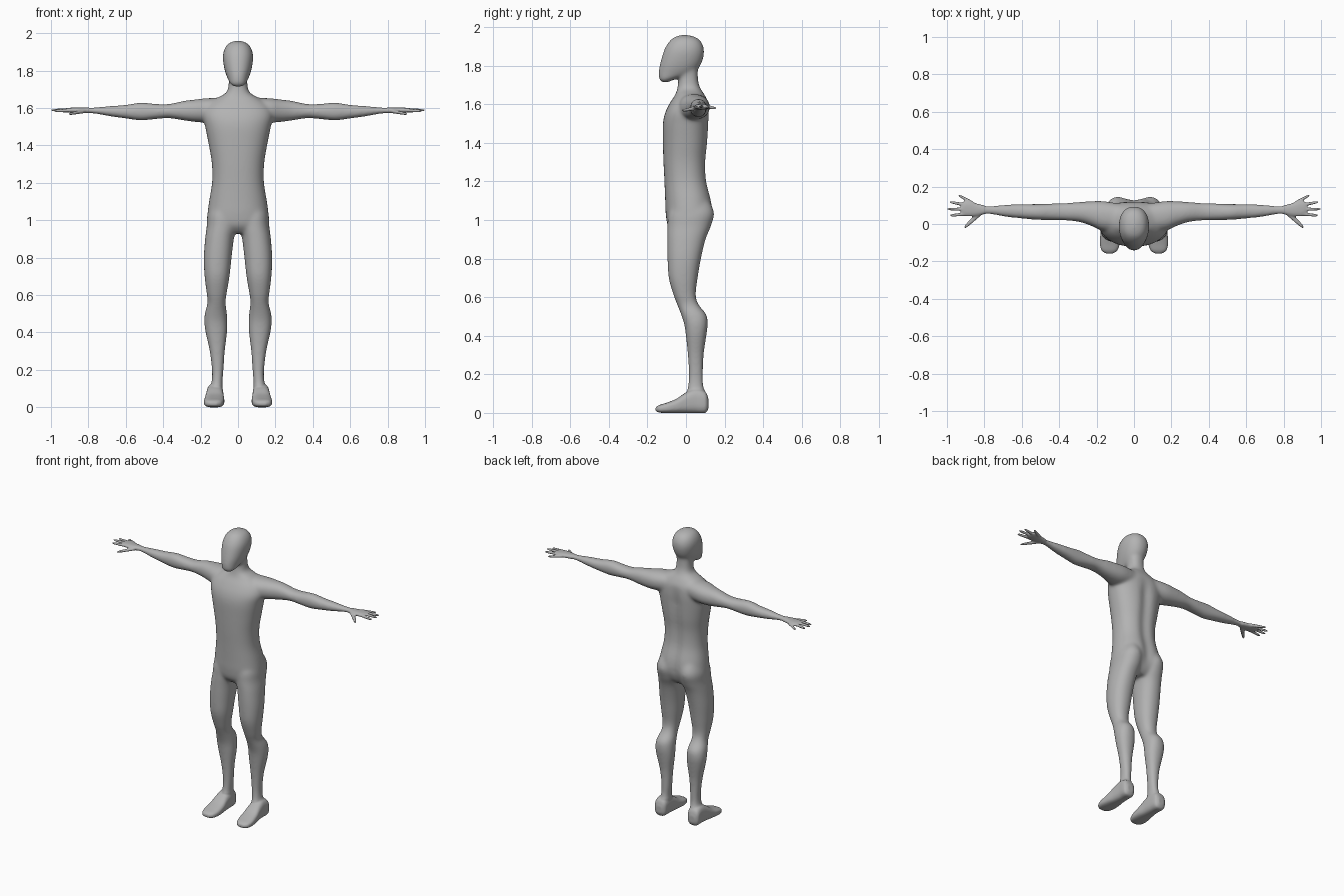
import bpy, bmesh, math

SIDES, STEPS = 36, 6
skin = bpy.data.materials.new("matte grey")
skin.diffuse_color = (0.45, 0.45, 0.45, 1)
bm = bmesh.new()


def spline(rings):
    """Catmull-Rom interpolation of all ring values."""
    out = []
    for i in range(len(rings) - 1):
        p0, p1 = rings[max(i - 1, 0)], rings[i]
        p2, p3 = rings[i + 1], rings[min(i + 2, len(rings) - 1)]
        for s in range(STEPS):
            t = s / STEPS
            out.append([b + 0.5 * t * (c - a + t * (2 * a - 5 * b + 4 * c - d
                        + t * (3 * (b - c) + d - a)))
                        for a, b, c, d in zip(p0, p1, p2, p3)])
    return out + [list(rings[-1])]


def loft(axis, rings, sign=1, power=2.2):
    """Closed tube along an axis; ring = position, then min/max of the other two axes."""
    prev = None
    others = [k for k in range(3) if k != axis]
    for pos, a0, a1, b0, b1 in spline(rings):
        ring = []
        for i in range(SIDES):
            ang = 2 * math.pi * i / SIDES
            c, s = math.cos(ang), math.sin(ang)
            co = [0, 0, 0]
            co[axis] = pos
            co[others[0]] = (a0 + a1) / 2 + (a1 - a0) / 2 * math.copysign(abs(c) ** (2 / power), c)
            co[others[1]] = (b0 + b1) / 2 + (b1 - b0) / 2 * math.copysign(abs(s) ** (2 / power), s)
            co[0] *= sign
            ring.append(bm.verts.new(co))
        if prev:
            for i in range(SIDES):
                j = (i + 1) % SIDES
                bm.faces.new((prev[i], prev[j], ring[j], ring[i]))
        else:
            bm.faces.new(ring[::-1])
        prev = ring
    bm.faces.new(prev)


def upright(rows):
    """Rows of z, half width, front y, back y centred on x = 0."""
    return [(z, -w, w, f, b) for z, w, f, b in rows]


# Torso and neck
loft(2, upright([
    (0.93, 0.10, -0.06, 0.08), (0.97, 0.155, -0.094, 0.115), (1.03, 0.163, -0.105, 0.140),
    (1.10, 0.155, -0.108, 0.136), (1.20, 0.139, -0.112, 0.112), (1.30, 0.140, -0.117, 0.107),
    (1.40, 0.156, -0.120, 0.116), (1.50, 0.176, -0.120, 0.121), (1.56, 0.188, -0.107, 0.121),
    (1.61, 0.170, -0.082, 0.115), (1.65, 0.118, -0.056, 0.096), (1.68, 0.066, -0.046, 0.077),
    (1.72, 0.051, -0.040, 0.064), (1.80, 0.050, -0.035, 0.060)]), power=2.3)

# Head
loft(2, upright([
    (1.714, 0.022, -0.125, -0.092), (1.728, 0.042, -0.139, -0.062), (1.76, 0.057, -0.143, 0.035),
    (1.80, 0.071, -0.137, 0.074), (1.85, 0.080, -0.124, 0.092), (1.89, 0.080, -0.110, 0.093),
    (1.925, 0.068, -0.088, 0.079), (1.948, 0.046, -0.062, 0.052), (1.960, 0.012, -0.025, 0.010)]))

for side in (1, -1):
    # Leg
    loft(2, [
        (0.09, 0.082, 0.150, 0.000, 0.106), (0.14, 0.082, 0.141, 0.010, 0.091),
        (0.20, 0.077, 0.140, 0.014, 0.089), (0.30, 0.070, 0.152, 0.009, 0.092),
        (0.40, 0.058, 0.174, -0.001, 0.106), (0.46, 0.057, 0.181, -0.010, 0.113),
        (0.51, 0.060, 0.176, -0.026, 0.106), (0.56, 0.066, 0.163, -0.046, 0.067),
        (0.61, 0.060, 0.168, -0.065, 0.051), (0.70, 0.045, 0.179, -0.090, 0.061),
        (0.80, 0.034, 0.183, -0.096, 0.078), (0.90, 0.022, 0.176, -0.097, 0.102),
        (0.97, 0.006, 0.167, -0.096, 0.130), (1.04, 0.006, 0.162, -0.090, 0.146),
        (1.12, 0.02, 0.130, -0.05, 0.11)], side)
    # Foot
    loft(1, [
        (0.117, 0.105, 0.145, 0.025, 0.070), (0.100, 0.084, 0.166, 0.0, 0.110),
        (0.05, 0.079, 0.168, -0.001, 0.125), (0.00, 0.077, 0.172, -0.001, 0.106),
        (-0.05, 0.073, 0.179, -0.001, 0.073), (-0.10, 0.075, 0.183, -0.001, 0.053),
        (-0.14, 0.088, 0.174, 0.002, 0.040), (-0.158, 0.112, 0.150, 0.010, 0.028)],
        side, 2.8)
    # Arm
    loft(0, [
        (0.08, -0.04, 0.11, 1.53, 1.655), (0.17, -0.035, 0.123, 1.522, 1.652),
        (0.23, -0.010, 0.122, 1.525, 1.645), (0.29, 0.010, 0.118, 1.533, 1.638),
        (0.37, 0.019, 0.112, 1.545, 1.621), (0.44, 0.020, 0.110, 1.540, 1.622),
        (0.52, 0.022, 0.107, 1.533, 1.629), (0.60, 0.029, 0.107, 1.543, 1.617),
        (0.68, 0.037, 0.104, 1.554, 1.611), (0.76, 0.050, 0.098, 1.568, 1.604),
        (0.82, 0.053, 0.099, 1.573, 1.601)], side)
    # Palm
    loft(0, [
        (0.79, 0.055, 0.097, 1.571, 1.602), (0.84, 0.043, 0.110, 1.572, 1.602),
        (0.88, 0.040, 0.124, 1.573, 1.602), (0.91, 0.044, 0.122, 1.576, 1.600),
        (0.925, 0.054, 0.108, 1.582, 1.596)], side)
    # Fingers and thumb: start x, y, z, tip x, y, z, half width
    for x0, y0, z0, x1, y1, z1, w in (
            (0.88, 0.055, 1.588, 0.985, 0.045, 1.584, 0.0085),
            (0.88, 0.078, 1.590, 1.000, 0.080, 1.588, 0.0085),
            (0.88, 0.098, 1.588, 0.987, 0.118, 1.586, 0.0085),
            (0.86, 0.110, 1.586, 0.940, 0.155, 1.580, 0.0090),
            (0.82, 0.062, 1.583, 0.906, -0.018, 1.567, 0.0150)):
        rows = []
        for t, k in ((0, 1.25), (0.5, 1.05), (0.85, 0.85), (0.97, 0.55), (1, 0.25)):
            x, y, z = x0 + (x1 - x0) * t, y0 + (y1 - y0) * t, z0 + (z1 - z0) * t
            rows.append((x, y - w * k, y + w * k, z - 0.0085 * k, z + 0.0085 * k))
        loft(0, rows, side)

bmesh.ops.recalc_face_normals(bm, faces=bm.faces[:])
mesh = bpy.data.meshes.new("body")
bm.to_mesh(mesh)
bm.free()
body = bpy.data.objects.new("body", mesh)
bpy.context.collection.objects.link(body)

# Fuse all parts into one skin
fuse = body.modifiers.new("fuse", 'REMESH')
fuse.mode = 'VOXEL'
fuse.voxel_size = 0.005
bpy.context.view_layer.objects.active = body
body.select_set(True)
bpy.ops.object.modifier_apply(modifier="fuse")

bm = bmesh.new()
bm.from_mesh(body.data)
# Spine groove and buttock cleft
for v in bm.verts:
    x, y, z = v.co
    if y > 0.04 and 0.95 < z < 1.62:
        fade = min(1, (z - 0.95) / 0.08, (1.62 - z) / 0.12)
        v.co.y -= 0.016 * fade * math.exp(-(x / 0.035) ** 2)
# Blend the joins, lightly on the hands
torso = [v for v in bm.verts if abs(v.co.x) < 0.80 and v.co.z > 0.12]
for i in range(30):
    bmesh.ops.smooth_vert(bm, verts=torso, factor=0.5, use_axis_x=True, use_axis_y=True, use_axis_z=True)
for i in range(3):
    bmesh.ops.smooth_vert(bm, verts=bm.verts[:], factor=0.4, use_axis_x=True, use_axis_y=True, use_axis_z=True)
for f in bm.faces:
    f.smooth = True
bm.to_mesh(body.data)
bm.free()
body.data.materials.clear()
body.data.materials.append(skin)
